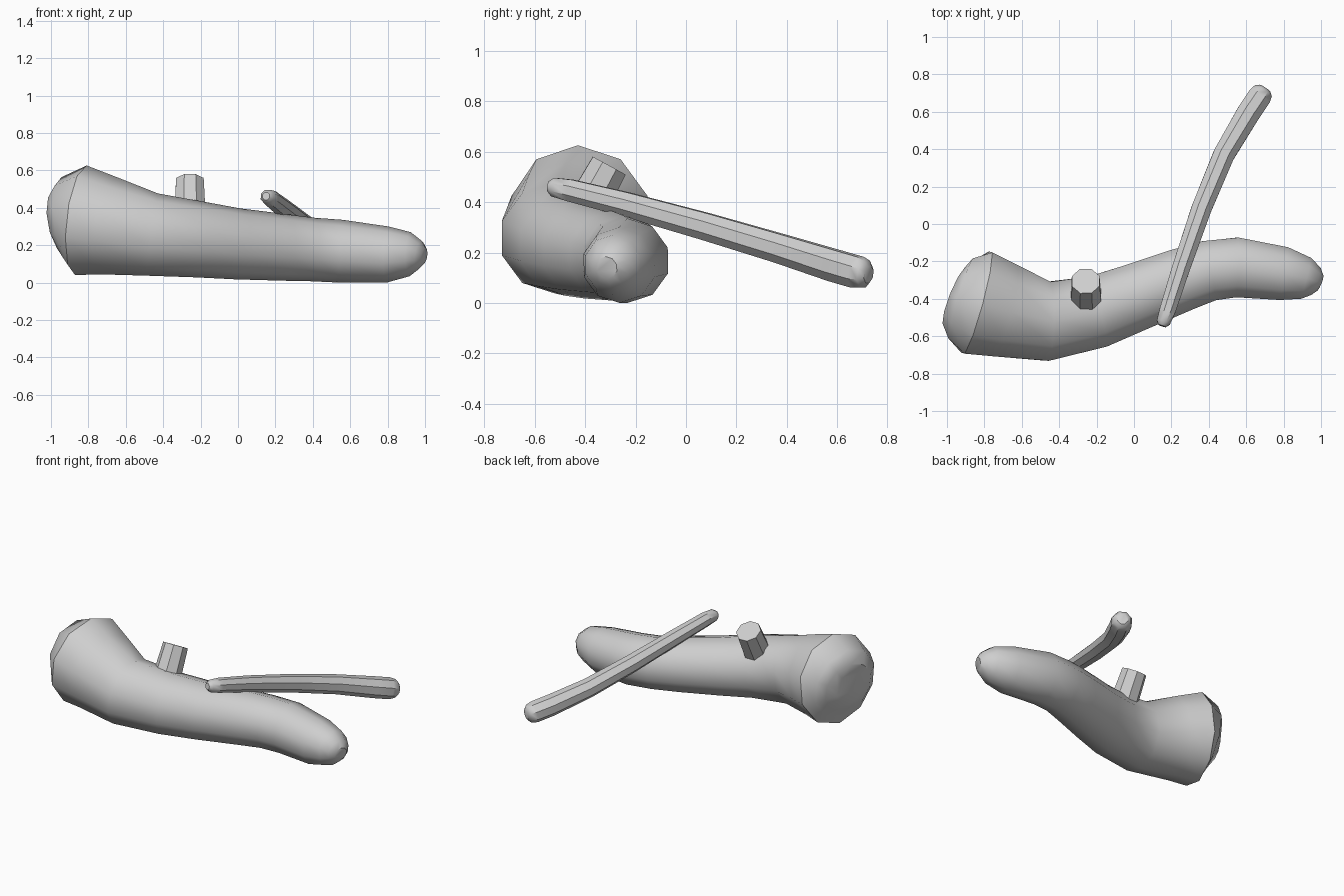
import bpy, bmesh, math
from mathutils import Vector

cube = bpy.data.objects.get("Cube")
if cube:
    bpy.data.objects.remove(cube, do_unlink=True)

grey = bpy.data.materials.new("plain grey")
grey.use_nodes = True
colour = (0.62, 0.62, 0.62, 1)
grey.diffuse_color = colour
grey.node_tree.nodes["Principled BSDF"].inputs["Base Color"].default_value = colour


def limb(name, rings, sides, angle, roll=0.0):
    """Loft round rings (x, y, z, radius) along a path and cap both ends."""
    bm = bmesh.new()
    points = [Vector(r[:3]) for r in rings]
    loops = []
    for i, ring in enumerate(rings):
        ahead = points[min(i + 1, len(points) - 1)]
        behind = points[max(i - 1, 0)]
        tangent = (ahead - behind).normalized()
        side = tangent.cross(Vector((0, 0, 1))).normalized()
        up = side.cross(tangent)
        loop = []
        for k in range(sides):
            a = math.tau * (k + roll) / sides
            loop.append(bm.verts.new(points[i] + ring[3] * (up * math.cos(a) + side * math.sin(a))))
        loops.append(loop)
    for a, b in zip(loops, loops[1:]):
        for k in range(sides):
            n = (k + 1) % sides
            bm.faces.new((a[k], a[n], b[n], b[k]))
    bm.faces.new(loops[0])
    bm.faces.new(loops[-1])
    bmesh.ops.recalc_face_normals(bm, faces=bm.faces)
    mesh = bpy.data.meshes.new(name)
    bm.to_mesh(mesh)
    bm.free()
    mesh.materials.append(grey)
    obj = bpy.data.objects.new(name, mesh)
    bpy.context.collection.objects.link(obj)
    bpy.ops.object.select_all(action='DESELECT')
    obj.select_set(True)
    bpy.context.view_layer.objects.active = obj
    bpy.ops.object.shade_smooth_by_angle(angle=math.radians(angle))
    return obj


# Thick curved trunk, swollen at one end
limb("trunk", [
    (-0.97, -0.38, 0.32, 0.10),
    (-0.955, -0.385, 0.32, 0.17),
    (-0.92, -0.40, 0.33, 0.235),
    (-0.84, -0.42, 0.333, 0.295),
    (-0.70, -0.46, 0.305, 0.265),
    (-0.46, -0.52, 0.257, 0.222),
    (-0.20, -0.47, 0.23, 0.203),
    (0.0, -0.395, 0.207, 0.19),
    (0.25, -0.30, 0.188, 0.178),
    (0.40, -0.25, 0.177, 0.17),
    (0.55, -0.232, 0.168, 0.168),
    (0.80, -0.265, 0.15, 0.15),
    (0.92, -0.29, 0.152, 0.118),
    (0.97, -0.305, 0.145, 0.08),
    (0.995, -0.315, 0.14, 0.045)], 10, 40)

# Long thin branch lying across the trunk
limb("branch", [
    (0.15, -0.545, 0.463, 0.022),
    (0.157, -0.525, 0.46, 0.04),
    (0.18, -0.46, 0.447, 0.047),
    (0.25, -0.24, 0.392, 0.052),
    (0.36, 0.08, 0.303, 0.058),
    (0.48, 0.37, 0.217, 0.062),
    (0.61, 0.59, 0.148, 0.068),
    (0.67, 0.68, 0.122, 0.068),
    (0.69, 0.71, 0.115, 0.058),
    (0.70, 0.725, 0.112, 0.035)], 8, 40, 0.5)

# Short cut-off stub
limb("stub", [
    (-0.255, -0.45, 0.28, 0.092),
    (-0.258, -0.305, 0.545, 0.08)], 8, 30, 0.5)
